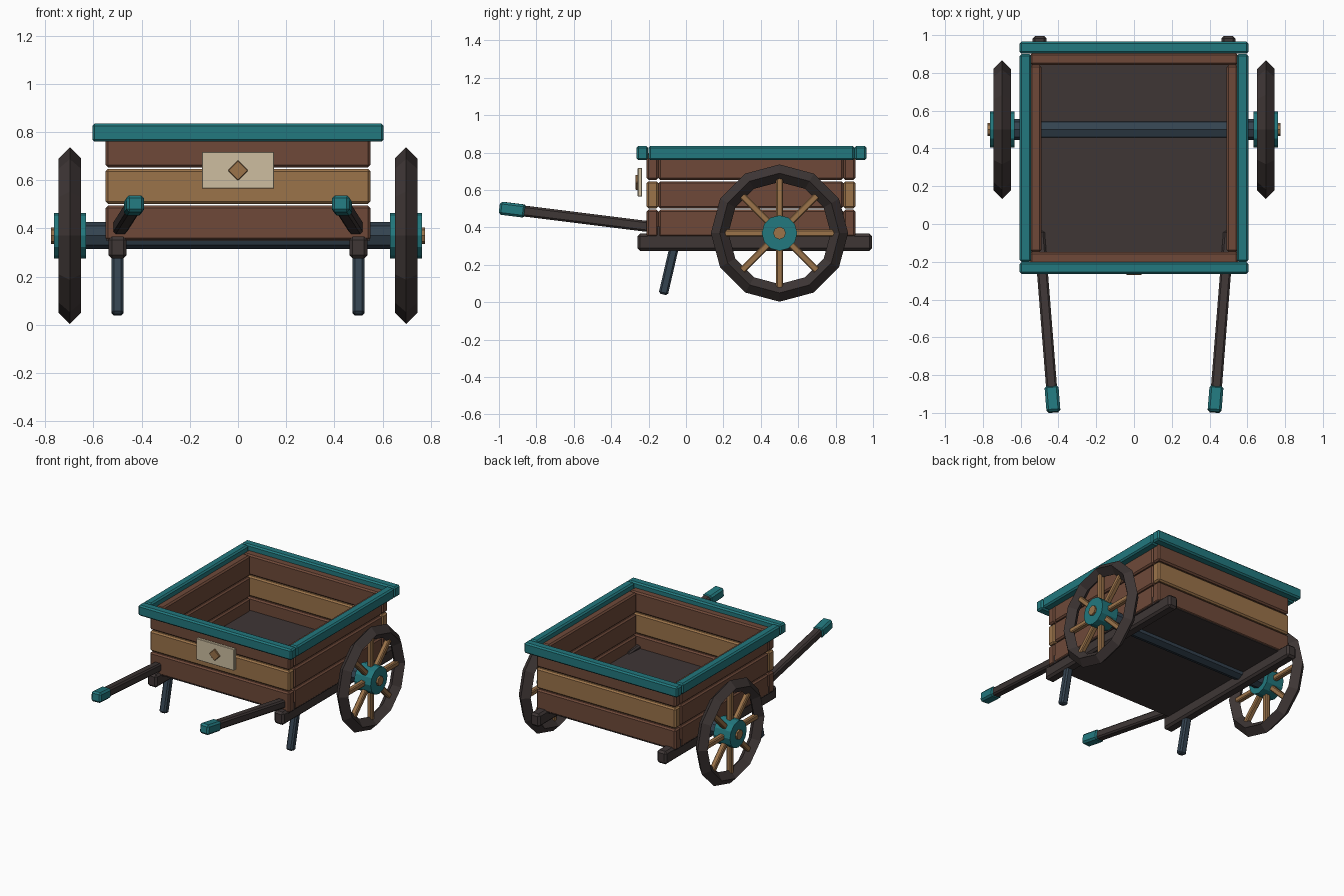
import bpy, bmesh, math
from mathutils import Vector, Matrix

cube = bpy.data.objects.get("Cube")
if cube:
    bpy.data.objects.remove(cube, do_unlink=True)


def material(name, *srgb):
    lin = [((c / 255 + 0.055) / 1.055) ** 2.4 for c in srgb] + [1.0]
    m = bpy.data.materials.new(name)
    m.use_nodes = True
    m.diffuse_color = lin
    bsdf = next(n for n in m.node_tree.nodes if n.type == 'BSDF_PRINCIPLED')
    bsdf.inputs["Base Color"].default_value = lin
    return m


teal = material("teal_paint", 34, 120, 126)
brown = material("brown_wood", 110, 73, 57)
tan = material("tan_wood", 155, 115, 74)
dark = material("dark_wood", 62, 54, 53)
steel = material("blue_grey_metal", 52, 67, 80)
cream = material("cream_plate", 205, 190, 160)


def add_object(name, bm, mat):
    mesh = bpy.data.meshes.new(name)
    bm.to_mesh(mesh)
    bm.free()
    mesh.materials.append(mat)
    ob = bpy.data.objects.new(name, mesh)
    bpy.context.collection.objects.link(ob)
    return ob


def box(name, mat, size, matrix, bevel=0.01):
    """Chamfered block of a given size, placed by a matrix."""
    bm = bmesh.new()
    bmesh.ops.create_cube(bm, size=1)
    bmesh.ops.scale(bm, vec=size, verts=bm.verts)
    if bevel:
        bmesh.ops.bevel(bm, geom=bm.edges[:], offset=bevel, segments=1,
                        affect='EDGES', profile=0.5)
    bm.transform(matrix)
    return add_object(name, bm, mat)


def span(name, mat, x, y, z, bevel=0.01):
    """Block filling three axis ranges."""
    r = (x, y, z)
    centre = Vector([(a + b) / 2 for a, b in r])
    return box(name, mat, [abs(b - a) for a, b in r],
               Matrix.Translation(centre), bevel)


def beam(name, mat, p, q, width, height, bevel=0.01):
    """Block running from point p to point q."""
    p, q = Vector(p), Vector(q)
    turn = (q - p).to_track_quat('Y', 'Z').to_matrix().to_4x4()
    return box(name, mat, (width, (q - p).length, height),
               Matrix.Translation((p + q) / 2) @ turn, bevel)


def rod(name, mat, x0, x1, radius, sides):
    """Prism along x on the axle line."""
    bm = bmesh.new()
    bmesh.ops.create_cone(bm, cap_ends=True, segments=sides, radius1=radius,
                          radius2=radius, depth=abs(x1 - x0))
    bm.transform(Matrix.Translation(((x0 + x1) / 2, AXLE_Y, AXLE_Z))
                 @ Matrix.Rotation(math.pi / 2, 4, 'Y'))
    return add_object(name, bm, mat)


AXLE_Y, AXLE_Z = 0.5, 0.37

# Floor and axle
span("floor", dark, (-0.545, 0.545), (-0.205, 0.9), (0.348, 0.405), 0)
rod("axle", steel, -0.65, 0.65, 0.056, 8)

# Plank walls in three rows
for row, end_mat in enumerate((brown, tan, brown)):
    z = (0.35 + row * 0.152, 0.495 + row * 0.152)
    span(f"front_plank_{row}", end_mat, (-0.55, 0.55), (-0.21, -0.148), z)
    span(f"back_plank_{row}", end_mat, (-0.55, 0.55), (0.842, 0.905), z)
    for side, s in (("left", 1), ("right", -1)):
        span(f"{side}_plank_{row}", brown, (s * 0.49, s * 0.55),
             (-0.147, 0.841), z)

# Painted rim
span("front_rim", teal, (-0.605, 0.605), (-0.265, -0.202), (0.76, 0.836))
span("back_rim", teal, (-0.605, 0.605), (0.902, 0.965), (0.76, 0.836))

# Plate with a diamond on the front
span("front_plate", cream, (-0.15, 0.15), (-0.258, -0.235), (0.565, 0.718), 0.003)
box("plate_diamond", tan, (0.06, 0.02, 0.06),
    Matrix.Translation((0, -0.259, 0.641)) @ Matrix.Rotation(math.pi / 4, 4, 'Y'), 0.003)

for side, s in (("left", 1), ("right", -1)):
    span(f"{side}_rim", teal, (s * 0.544, s * 0.605), (-0.2, 0.9), (0.76, 0.836))

    # Chassis rail, prop leg and pull handle
    span(f"{side}_rail", dark, (s * 0.462, s * 0.538), (-0.26, 0.995),
         (0.275, 0.367), 0.014)
    beam(f"{side}_leg", steel, (s * 0.5, -0.122, 0.042), (s * 0.5, -0.055, 0.33),
         0.05, 0.05)
    start = Vector((s * 0.502, -0.04, 0.385))
    tip = Vector((s * 0.426, -0.996, 0.504))
    beam(f"{side}_handle", dark, start, start.lerp(tip, 0.95), 0.058, 0.058)
    beam(f"{side}_grip", teal, start.lerp(tip, 0.855), tip, 0.074, 0.07, 0.012)

    # Wheel: diamond-section tyre, hub, cap and spokes
    bpy.ops.mesh.primitive_torus_add(
        major_segments=12, minor_segments=4, major_radius=0.32,
        minor_radius=0.047, location=(s * 0.698, AXLE_Y, AXLE_Z),
        rotation=(0, math.pi / 2, 0))
    tyre = bpy.context.object
    tyre.name = f"{side}_tyre"
    tyre.data.materials.append(dark)
    for poly in tyre.data.polygons:
        poly.use_smooth = False
    rod(f"{side}_hub", teal, s * 0.632, s * 0.763, 0.095, 12)
    rod(f"{side}_hub_cap", tan, s * 0.74, s * 0.776, 0.034, 8)
    for i in range(8):
        a = i * math.pi / 4
        out = Vector((0, math.cos(a), math.sin(a)))
        hub = Vector((s * 0.698, AXLE_Y, AXLE_Z))
        beam(f"{side}_spoke_{i}", tan, hub + out * 0.07, hub + out * 0.3,
             0.036, 0.036, 0.006)
